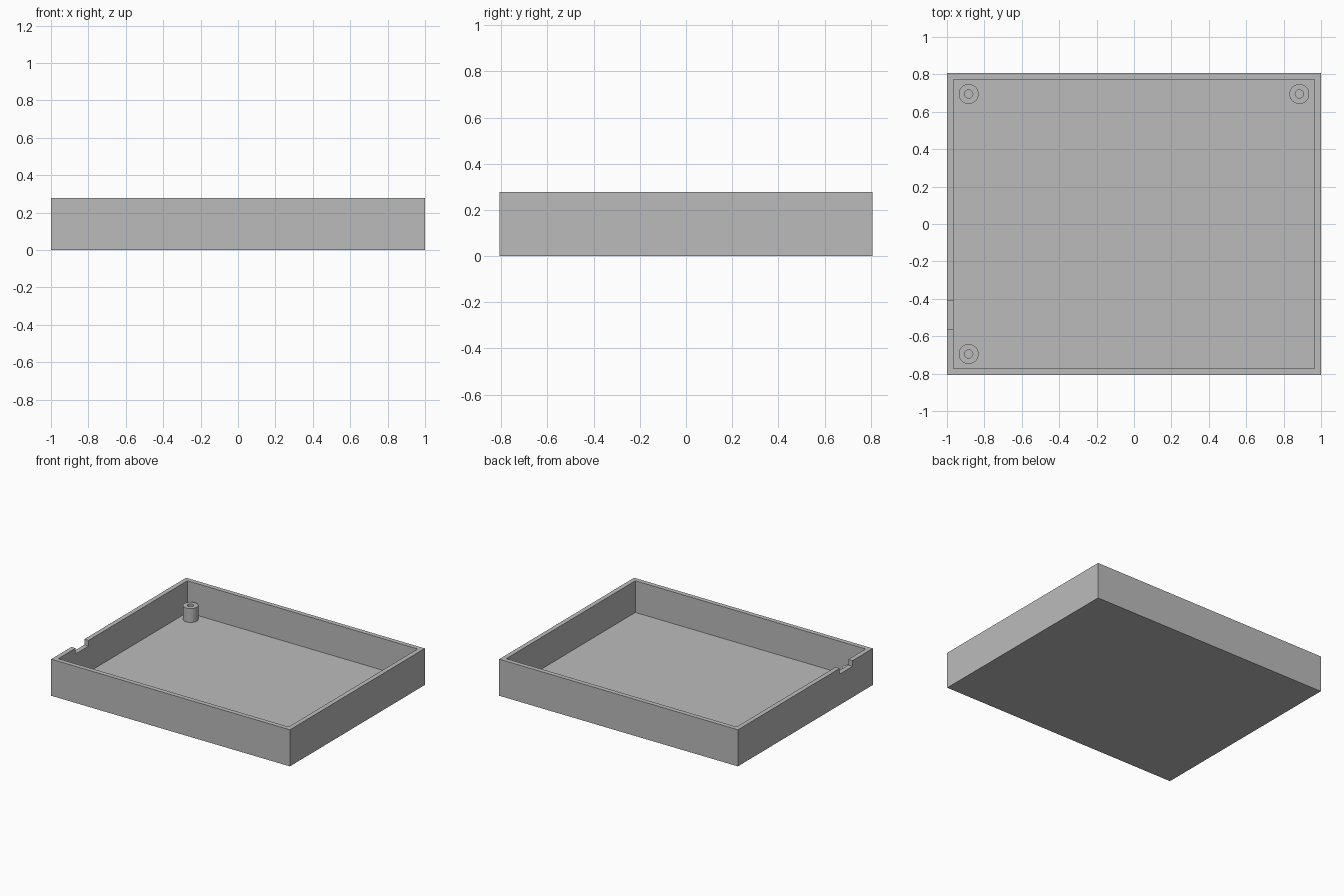
import bpy, bmesh, math
from mathutils import Matrix, Vector

cube = bpy.data.objects.get("Cube")
if cube:
    bpy.data.objects.remove(cube, do_unlink=True)

HALF_X, HALF_Y, HEIGHT = 1.0, 0.807, 0.277
WALL, FLOOR = 0.035, 0.037
POST_X, POST_Y, POST_TOP = 0.884, 0.695, 0.142
POST_R, HOLE_R, SIDES = 0.053, 0.022, 48

grey = bpy.data.materials.new("plain grey")
grey.use_nodes = True
colour = (0.5, 0.5, 0.5, 1)
grey.diffuse_color = colour
grey.node_tree.nodes["Principled BSDF"].inputs["Base Color"].default_value = colour


def add_object(name, bm):
    bmesh.ops.recalc_face_normals(bm, faces=bm.faces)
    mesh = bpy.data.meshes.new(name)
    bm.to_mesh(mesh)
    bm.free()
    mesh.materials.append(grey)
    obj = bpy.data.objects.new(name, mesh)
    bpy.context.collection.objects.link(obj)
    return obj


def box(name, low, high):
    low, high = Vector(low), Vector(high)
    bm = bmesh.new()
    place = Matrix.Translation((low + high) / 2) @ Matrix.Diagonal((high - low).to_4d())
    bmesh.ops.create_cube(bm, size=1, matrix=place)
    return add_object(name, bm)


def activate(obj):
    bpy.ops.object.select_all(action='DESELECT')
    obj.select_set(True)
    bpy.context.view_layer.objects.active = obj


def cut(obj, cutter):
    mod = obj.modifiers.new("cut", 'BOOLEAN')
    mod.operation = 'DIFFERENCE'
    mod.solver = 'EXACT'
    mod.object = cutter
    activate(obj)
    bpy.ops.object.modifier_apply(modifier=mod.name)
    bpy.data.objects.remove(cutter, do_unlink=True)


# Open tray: hollowed box with a small slot in the rim of one side wall
tray = box("tray", (-HALF_X, -HALF_Y, 0), (HALF_X, HALF_Y, HEIGHT))
cut(tray, box("cavity_cutter", (WALL - HALF_X, WALL - HALF_Y, FLOOR),
              (HALF_X - WALL, HALF_Y - WALL, HEIGHT + 0.1)))
cut(tray, box("slot_cutter", (-HALF_X - 0.1, -0.565, HEIGHT - 0.043),
              (-HALF_X + WALL + 0.05, -0.41, HEIGHT + 0.1)))


# Hollow screw post: a rectangular profile spun into a tube
def screw_post(name, x, y):
    bm = bmesh.new()
    profile = [(HOLE_R, FLOOR), (HOLE_R, POST_TOP), (POST_R, POST_TOP), (POST_R, FLOOR)]
    verts = [bm.verts.new((r, 0, z)) for r, z in profile]
    edges = [bm.edges.new(pair) for pair in zip(verts, verts[1:])]
    bmesh.ops.spin(bm, geom=verts + edges, axis=(0, 0, 1), cent=(0, 0, 0),
                   angle=math.tau, steps=SIDES)
    bmesh.ops.remove_doubles(bm, verts=bm.verts, dist=0.0001)
    obj = add_object(name, bm)
    obj.location = (x, y, 0)
    activate(obj)
    bpy.ops.object.shade_smooth_by_angle(angle=math.radians(30))


screw_post("back_left_post", POST_X, POST_Y)
screw_post("back_right_post", -POST_X, POST_Y)
screw_post("front_right_post", -POST_X, -POST_Y)
